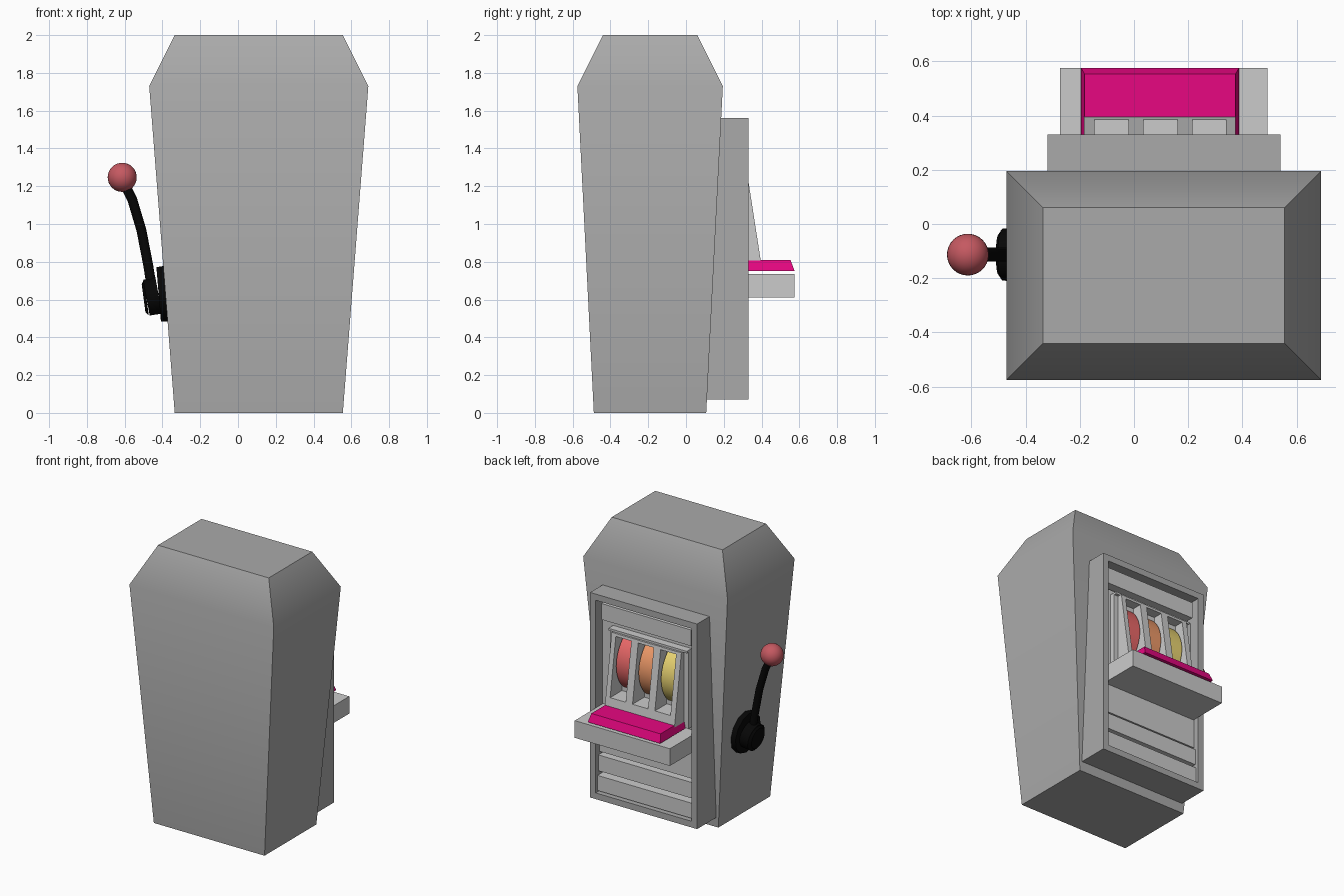
import bpy, bmesh
from mathutils import Vector

if "Cube" in bpy.data.objects:
    bpy.data.objects.remove(bpy.data.objects["Cube"])


def material(name, rgb):
    m = bpy.data.materials.new(name)
    m.diffuse_color = (*rgb, 1)
    m.use_nodes = True
    m.node_tree.nodes["Principled BSDF"].inputs["Base Color"].default_value = m.diffuse_color
    return m


BLACK = material("black", (0.002, 0.002, 0.002))
RED = material("ball_red", (0.56, 0.1, 0.12))
PINK = material("magenta", (0.8, 0.002, 0.22))
DARK = material("dark_grey", (0.4, 0.4, 0.4))


def make(name, bm, mat=None, smooth=None):
    bmesh.ops.recalc_face_normals(bm, faces=bm.faces)
    me = bpy.data.meshes.new(name)
    bm.to_mesh(me)
    bm.free()
    ob = bpy.data.objects.new(name, me)
    bpy.context.collection.objects.link(ob)
    if mat:
        me.materials.append(mat)
    if smooth:
        bpy.ops.object.select_all(action='DESELECT')
        ob.select_set(True)
        bpy.context.view_layer.objects.active = ob
        bpy.ops.object.shade_smooth_by_angle(angle=smooth)
    return ob


def loft(name, rings, mat=None, smooth=None):
    """Skin a list of equal-sized vertex rings and cap both ends."""
    bm = bmesh.new()
    vs = [[bm.verts.new(p) for p in r] for r in rings]
    n = len(vs[0])
    for a, b in zip(vs, vs[1:]):
        for i in range(n):
            bm.faces.new((a[i], a[(i + 1) % n], b[(i + 1) % n], b[i]))
    bm.faces.new(vs[0][::-1])
    bm.faces.new(vs[-1])
    return make(name, bm, mat, smooth)


def rect(z, x0, x1, y0, y1):
    return [(x0, y0, z), (x1, y0, z), (x1, y1, z), (x0, y1, z)]


def box(name, x, y, z, mat=None):
    return loft(name, [rect(z[0], *x, *y), rect(z[1], *x, *y)], mat)


def cylinder(name, start, end, r1, r2, sides, mat, smooth=0.6):
    a, b = Vector(start), Vector(end)
    rot = (b - a).to_track_quat('Z', 'Y').to_matrix().to_4x4()
    rot.translation = (a + b) / 2
    bm = bmesh.new()
    bmesh.ops.create_cone(bm, cap_ends=True, segments=sides, radius1=r1,
                          radius2=r2, depth=(b - a).length, matrix=rot)
    return make(name, bm, mat, smooth)


# Cabinet body: flared sides with a chamfered top
loft("cabinet_body", [rect(0, -0.335, 0.555, -0.488, 0.107),
                      rect(1.73, -0.47, 0.69, -0.575, 0.195),
                      rect(2, -0.335, 0.555, -0.44, 0.06)], DARK, 0.7)

# Hollow frame on the playing side
bm = bmesh.new()
bmesh.ops.create_cube(bm, size=1)
for v in bm.verts:
    v.co = (0.11 + v.co.x * 0.86, 0.19 + v.co.y * 0.28, 0.815 + v.co.z * 1.49)
bm.normal_update()
face = max(bm.faces, key=lambda f: f.calc_center_median().y)
bmesh.ops.inset_region(bm, faces=[face], thickness=0.045, use_even_offset=True)
bmesh.ops.inset_region(bm, faces=[face], thickness=0.0001, depth=-0.11)
make("front_frame", bm, DARK)

# Panels inside the frame
INNER = (-0.275, 0.495)
box("top_panel", (-0.25, 0.47), (0.2, 0.30), (1.37, 1.487))
box("middle_panel", INNER, (0.2, 0.25), (0.62, 1.36))
box("upper_lower_panel", INNER, (0.2, 0.285), (0.40, 0.62))
box("lower_panel", INNER, (0.2, 0.30), (0.265, 0.38))
box("bottom_panel", INNER, (0.2, 0.31), (0.125, 0.235))

# Raised surround of the reel housing
box("surround_top", (-0.22, 0.41), (0.2, 0.305), (1.31, 1.325))
for side, x in (("left", (-0.22, -0.185)), ("right", (0.375, 0.41))):
    box("surround_" + side, x, (0.2, 0.285), (0.755, 1.31))


def sloped(name, x, z):
    """Housing bar whose outer face leans back with height."""
    loft(name, [rect(h, *x, 0.2, 0.395 - 0.155 * (h - 0.81)) for h in z])


# Reel housing: four posts, sill and lintel around three windows
for i, x in enumerate([(-0.185, -0.145), (-0.02, 0.035), (0.16, 0.215), (0.34, 0.375)]):
    sloped(f"reel_post_{i + 1}", x, (0.757, 1.31))
sloped("reel_sill", (-0.18, 0.37), (0.757, 0.87))
sloped("reel_lintel", (-0.18, 0.37), (1.29, 1.309))

# Three coloured reels
for i, (x, rgb) in enumerate([(-0.083, (0.82, 0.66, 0.17)),
                              (0.0975, (0.85, 0.32, 0.14)),
                              (0.278, (0.82, 0.14, 0.14))]):
    cylinder(f"reel_{i + 1}", (x - 0.052, 0.09, 1.08), (x + 0.052, 0.09, 1.08),
             0.24, 0.24, 48, material(f"reel_colour_{i + 1}", rgb))

# Tray and button deck
box("tray", (-0.273, 0.492), (0.2, 0.575), (0.61, 0.735))
loft("button_deck", [rect(0.752, -0.195, 0.387, 0.24, 0.575),
                     rect(0.81, -0.182, 0.374, 0.24, 0.553)], PINK)

# Lever hub, stacked along the leaning side wall's normal
Y = -0.113
cylinder("hub_base", (-0.36, Y, 0.632), (-0.42, Y, 0.627), 0.15, 0.145, 12, BLACK)
cylinder("hub_cap", (-0.42, Y, 0.622), (-0.485, Y, 0.61), 0.098, 0.096, 16, BLACK)
cylinder("hub_rim", (-0.485, Y, 0.61), (-0.5, Y, 0.608), 0.096, 0.075, 16, BLACK)

# Bent lever arm
curve = bpy.data.curves.new("lever_arm", 'CURVE')
curve.dimensions = '3D'
curve.bevel_depth = 0.026
curve.bevel_resolution = 2
curve.use_fill_caps = True
path = [(-0.45, 0.62), (-0.475, 0.78), (-0.512, 0.97), (-0.56, 1.13), (-0.61, 1.23)]
spline = curve.splines.new('POLY')
spline.points.add(len(path) - 1)
for p, (x, z) in zip(spline.points, path):
    p.co = (x, Y, z, 1)
curve.materials.append(BLACK)
bpy.context.collection.objects.link(bpy.data.objects.new("lever_arm", curve))

# Lever ball
bm = bmesh.new()
bmesh.ops.create_uvsphere(bm, u_segments=32, v_segments=16, radius=0.077)
bmesh.ops.translate(bm, verts=bm.verts, vec=(-0.613, Y, 1.247))
make("lever_ball", bm, RED, 0.6)
